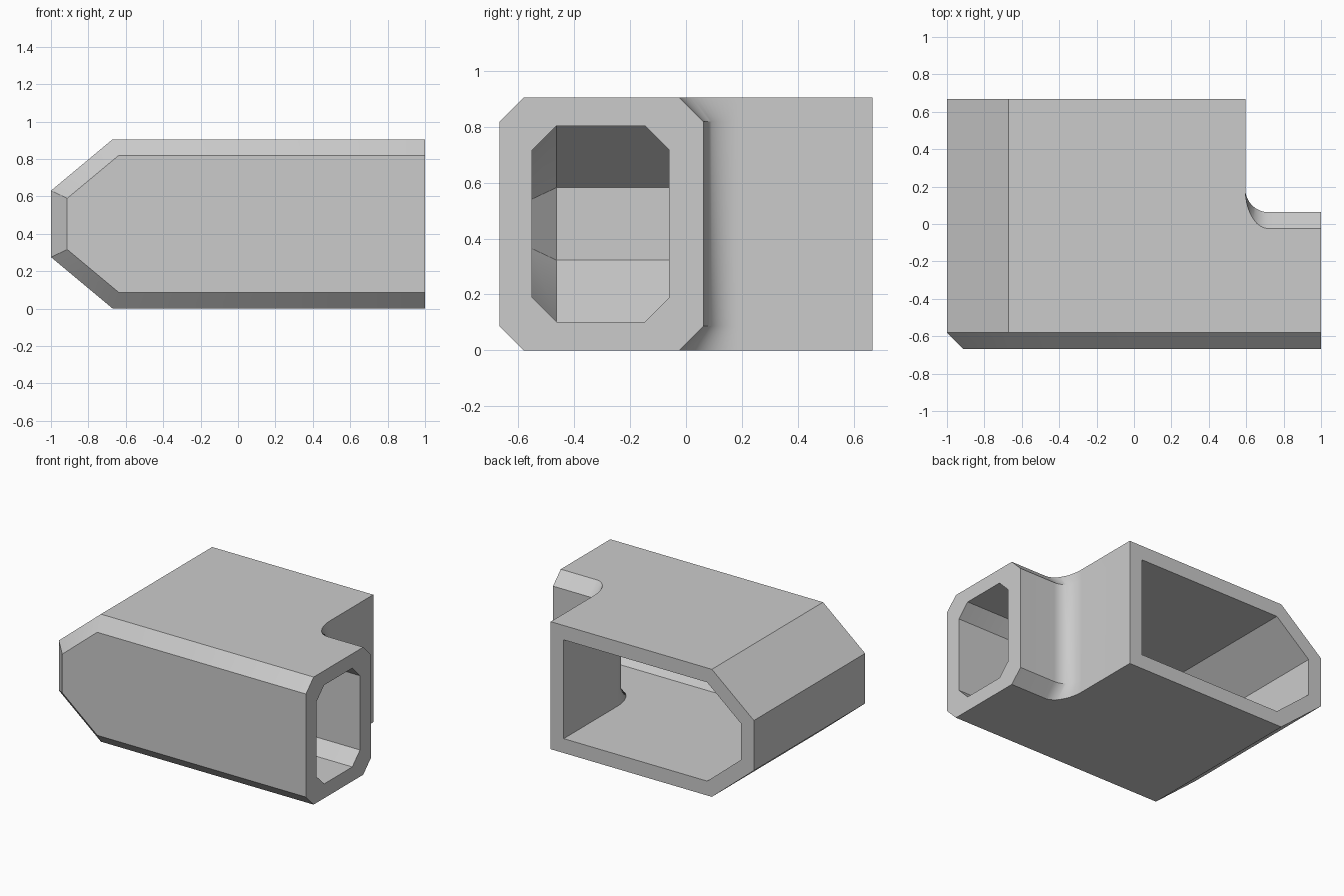
import bpy
import bmesh
import math

if "Cube" in bpy.data.objects:
    bpy.data.objects.remove(bpy.data.objects["Cube"], do_unlink=True)

HEIGHT, DEPTH, CHAMFER, WALL = 0.905, 0.667, 0.087, 0.102
ARM_BACK, BODY_END, FILLET = 0.063, 0.595, 0.125

grey = bpy.data.materials.new("plain grey")
grey.use_nodes = True
grey.diffuse_color = (0.6, 0.6, 0.6, 1)
grey.node_tree.nodes["Principled BSDF"].inputs["Base Color"].default_value = (0.6, 0.6, 0.6, 1)


def loft(name, rings):
    """Closed solid through rings with equal point counts."""
    bm = bmesh.new()
    loops = [[bm.verts.new(p) for p in ring] for ring in rings]
    n = len(loops[0])
    for a, b in zip(loops, loops[1:]):
        for i in range(n):
            j = (i + 1) % n
            bm.faces.new((a[i], a[j], b[j], b[i]))
    bm.faces.new(loops[0])
    bm.faces.new(loops[-1])
    bmesh.ops.recalc_face_normals(bm, faces=bm.faces)
    mesh = bpy.data.meshes.new(name)
    bm.to_mesh(mesh)
    bm.free()
    mesh.materials.append(grey)
    obj = bpy.data.objects.new(name, mesh)
    bpy.context.collection.objects.link(obj)
    return obj


def profile(inset, right, y):
    """Pointed end outline, evenly inset, in the xz plane."""
    slope = math.atan2(0.275, 0.33)
    x_slant = -0.67 + inset * math.tan(slope / 2)
    z_slant = 0.275 + inset * math.tan((math.pi / 2 - slope) / 2)
    half = [(right, inset), (x_slant, inset), (-1 + inset, z_slant)]
    pts = half + [(x, HEIGHT - z) for x, z in reversed(half)]
    return [(x, y, z) for x, z in pts]


def body(name, inset, front, right, back):
    return loft(name, [profile(inset + CHAMFER, right, front),
                       profile(inset, right, front + CHAMFER),
                       profile(inset, right, back)])


def notch(name, x, y, inset):
    """Volume behind the side arm, with a rounded corner and bevelled rims."""
    def ring(extra, z):
        yc, ry = y + FILLET, FILLET + extra
        arc = [math.radians(90 * i / 16) for i in range(17)]
        pts = [(x + FILLET * (1 - math.cos(t)), yc - ry * math.sin(t)) for t in arc]
        pts += [(2, yc - ry), (2, 2), (x, 2)]
        return [(px, py, z) for px, py in pts]
    low, high = inset + CHAMFER, HEIGHT - inset - CHAMFER
    return loft(name, [ring(2 * CHAMFER, low - 2 * CHAMFER), ring(0, low),
                       ring(0, high), ring(2 * CHAMFER, high + 2 * CHAMFER)])


def subtract(target, cutter):
    mod = target.modifiers.new("cut", 'BOOLEAN')
    mod.operation, mod.solver, mod.object = 'DIFFERENCE', 'EXACT', cutter
    bpy.context.view_layer.objects.active = target
    bpy.ops.object.modifier_apply(modifier=mod.name)
    bpy.data.objects.remove(cutter, do_unlink=True)


# Outer shell with its side arm
duct = body("elbow_duct", 0, -DEPTH, 1, DEPTH)
subtract(duct, notch("outer_notch", BODY_END, ARM_BACK, 0))

# Matching inner passage, open at the back and at the arm end
passage = body("inner_passage", WALL, -0.55, 1.2, 0.9)
subtract(passage, notch("inner_notch", BODY_END - WALL, -0.06, WALL))
subtract(duct, passage)

# Smooth the rounded corner and keep the bevels crisp
bpy.ops.object.select_all(action='DESELECT')
duct.select_set(True)
bpy.context.view_layer.objects.active = duct
bpy.ops.object.shade_smooth_by_angle(angle=math.radians(30))
